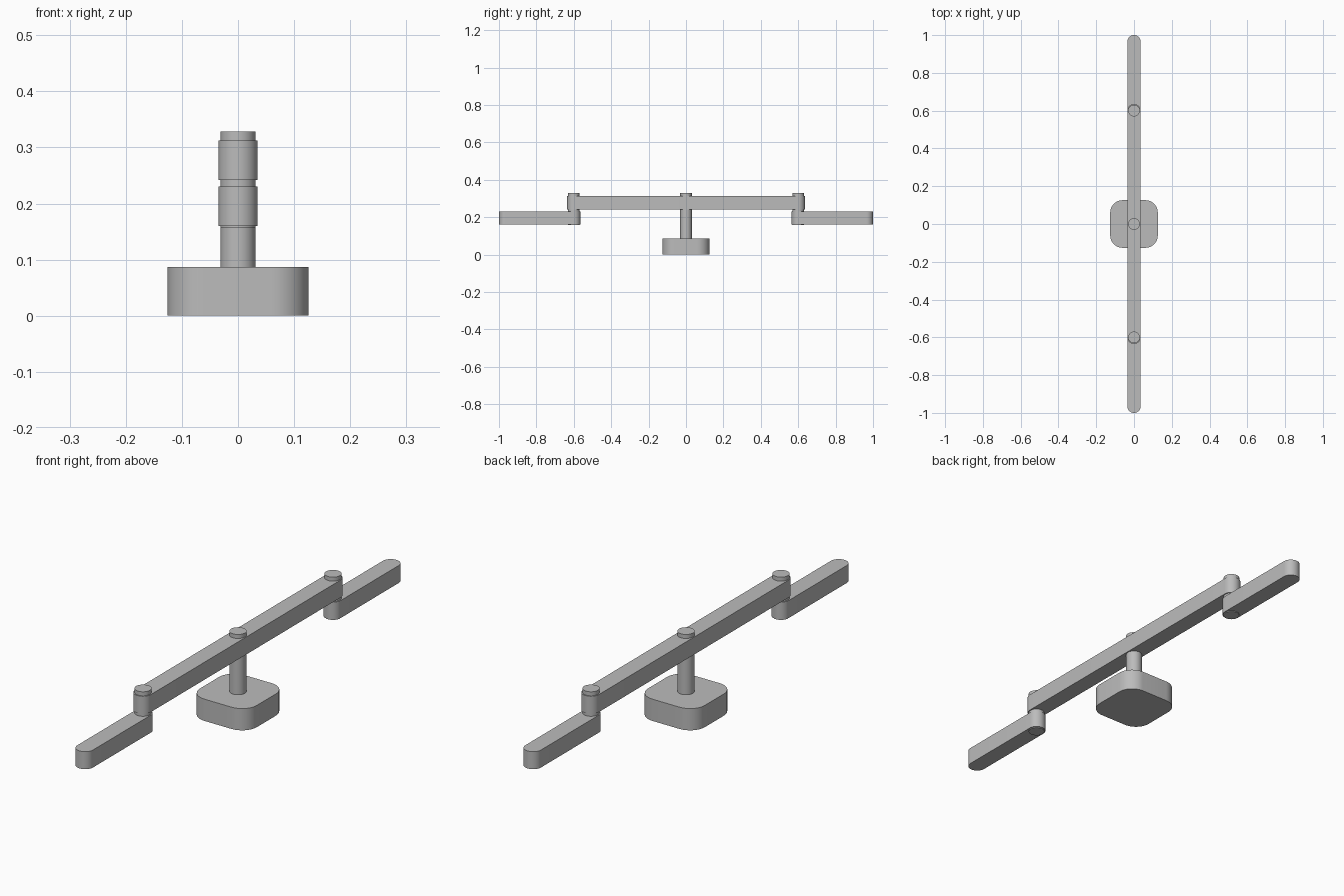
import bpy
import bmesh
import math

cube = bpy.data.objects.get("Cube")
if cube:
    bpy.data.objects.remove(cube, do_unlink=True)

grey = bpy.data.materials.new("plain grey")
grey.use_nodes = True
colour = (0.5, 0.5, 0.5, 1)
grey.diffuse_color = colour
grey.node_tree.nodes["Principled BSDF"].inputs["Base Color"].default_value = colour


def rounded_slab(name, half_x, half_y, radius, bottom, top, y=0, steps=12):
    """Extrude a rounded rectangle; equal half sizes and radius give a cylinder."""
    outline = []
    corners = ((1, 1), (-1, 1), (-1, -1), (1, -1))
    for quarter, (sx, sy) in enumerate(corners):
        for i in range(steps + 1):
            angle = (quarter + i / steps) * math.pi / 2
            outline.append((sx * (half_x - radius) + radius * math.cos(angle),
                            sy * (half_y - radius) + radius * math.sin(angle),
                            bottom))
    bm = bmesh.new()
    face = bm.faces.new([bm.verts.new(p) for p in outline])
    bmesh.ops.remove_doubles(bm, verts=bm.verts[:], dist=0.0001)
    face = bm.faces[:][0]
    extruded = bmesh.ops.extrude_face_region(bm, geom=[face], use_keep_orig=True)
    moved = [v for v in extruded["geom"] if isinstance(v, bmesh.types.BMVert)]
    bmesh.ops.translate(bm, verts=moved, vec=(0, 0, top - bottom))
    bmesh.ops.recalc_face_normals(bm, faces=bm.faces[:])
    mesh = bpy.data.meshes.new(name)
    bm.to_mesh(mesh)
    bm.free()
    mesh.materials.append(grey)
    obj = bpy.data.objects.new(name, mesh)
    obj.location.y = y
    bpy.context.collection.objects.link(obj)
    bpy.ops.object.select_all(action="DESELECT")
    obj.select_set(True)
    bpy.context.view_layer.objects.active = obj
    bpy.ops.object.shade_smooth_by_angle(angle=math.radians(30))
    return obj


ARM = 0.035   # half width of every arm
PIN = 0.031   # radius of the post and pivot pins
PIVOT = 0.6   # distance of the outer pivots from the centre
TOP = 0.328

# Base and centre post
rounded_slab("base", 0.126, 0.126, 0.066, 0, 0.087)
rounded_slab("centre_post", PIN, PIN, PIN, 0.08, TOP)

# Long upper arm
rounded_slab("upper_arm", ARM, PIVOT + ARM, ARM, 0.242, 0.312)

# Hanging end arms with their pivot pins
inner = PIVOT - ARM
for side, label in ((-1, "front"), (1, "back")):
    rounded_slab(label + "_end_arm", ARM, (1 - inner) / 2, ARM, 0.16, 0.23,
                 y=side * (1 + inner) / 2)
    rounded_slab(label + "_pivot_pin", PIN, PIN, PIN, 0.157, TOP, y=side * PIVOT)
